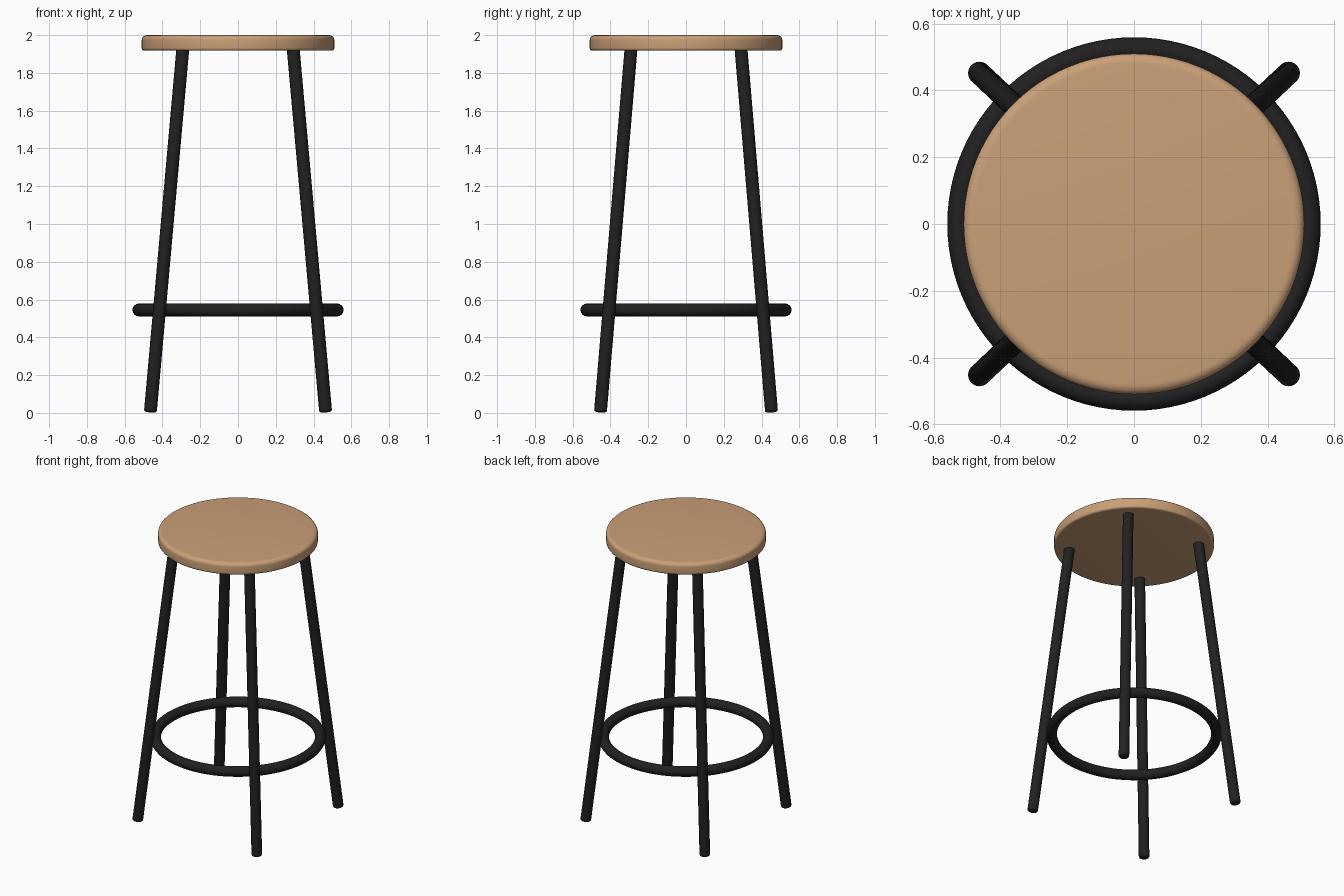
import bpy, bmesh, math
from mathutils import Vector

cube = bpy.data.objects.get("Cube")
if cube:
    bpy.data.objects.remove(cube, do_unlink=True)


def material(name, rgb, roughness):
    mat = bpy.data.materials.new(name)
    mat.use_nodes = True
    mat.diffuse_color = (*rgb, 1)
    shader = mat.node_tree.nodes["Principled BSDF"]
    shader.inputs["Base Color"].default_value = (*rgb, 1)
    shader.inputs["Roughness"].default_value = roughness
    return mat


wood = material("light wood", (0.59, 0.35, 0.185), 0.6)
metal = material("black metal", (0.015, 0.015, 0.015), 0.5)


def lathe(name, profile, mat, segments, closed=False):
    """Spin a profile of (radius, height) points around the z axis."""
    bm = bmesh.new()
    verts = [bm.verts.new((r, 0, z)) for r, z in profile]
    pairs = list(zip(verts, verts[1:]))
    if closed:
        pairs.append((verts[-1], verts[0]))
    edges = [bm.edges.new(p) for p in pairs]
    bmesh.ops.spin(bm, geom=verts + edges, cent=(0, 0, 0), axis=(0, 0, 1),
                   angle=math.tau, steps=segments, use_duplicate=False)
    bmesh.ops.remove_doubles(bm, verts=bm.verts, dist=1e-5)
    bmesh.ops.recalc_face_normals(bm, faces=bm.faces)
    mesh = bpy.data.meshes.new(name)
    bm.to_mesh(mesh)
    bm.free()
    mesh.materials.append(mat)
    obj = bpy.data.objects.new(name, mesh)
    bpy.context.collection.objects.link(obj)
    bpy.ops.object.select_all(action="DESELECT")
    obj.select_set(True)
    bpy.context.view_layer.objects.active = obj
    bpy.ops.object.shade_smooth_by_angle(angle=math.radians(40))
    return obj


def arc(r, z, rx, rz, start, end, steps=6):
    """Points of an elliptical arc, angles in degrees."""
    angles = [math.radians(start + (end - start) * i / steps) for i in range(steps + 1)]
    return [(r + rx * math.cos(a), z + rz * math.sin(a)) for a in angles]


# Round seat with softened rims
SEAT_R, SEAT_BOTTOM, SEAT_TOP = 0.51, 1.918, 2.0
seat_profile = ([(0, SEAT_BOTTOM)]
                + arc(SEAT_R - 0.014, SEAT_BOTTOM + 0.014, 0.014, 0.014, -90, 0)
                + arc(SEAT_R - 0.03, SEAT_TOP - 0.025, 0.03, 0.025, 0, 90)
                + [(0, SEAT_TOP)])
lathe("seat", seat_profile, wood, 96)

# Foot ring
TUBE_R = 0.034
lathe("foot_ring", arc(0.525, 0.545, TUBE_R, TUBE_R, 0, 337.5, 15), metal, 96, closed=True)

# Four splayed legs with rounded feet
for side, sx in (("right", -1), ("left", 1)):
    for end, sy in (("front", -1), ("back", 1)):
        foot = Vector((sx * 0.464, sy * 0.453, 0.004))
        top = Vector((sx * 0.292, sy * 0.291, 1.93))
        axis = top - foot
        profile = ([(0, 0)] + arc(TUBE_R - 0.012, 0.012, 0.012, 0.012, -90, 0, 4)
                   + [(TUBE_R, axis.length), (0, axis.length)])
        leg = lathe(f"{end}_{side}_leg", profile, metal, 24)
        leg.location = foot
        leg.rotation_euler = axis.to_track_quat("Z", "Y").to_euler()
